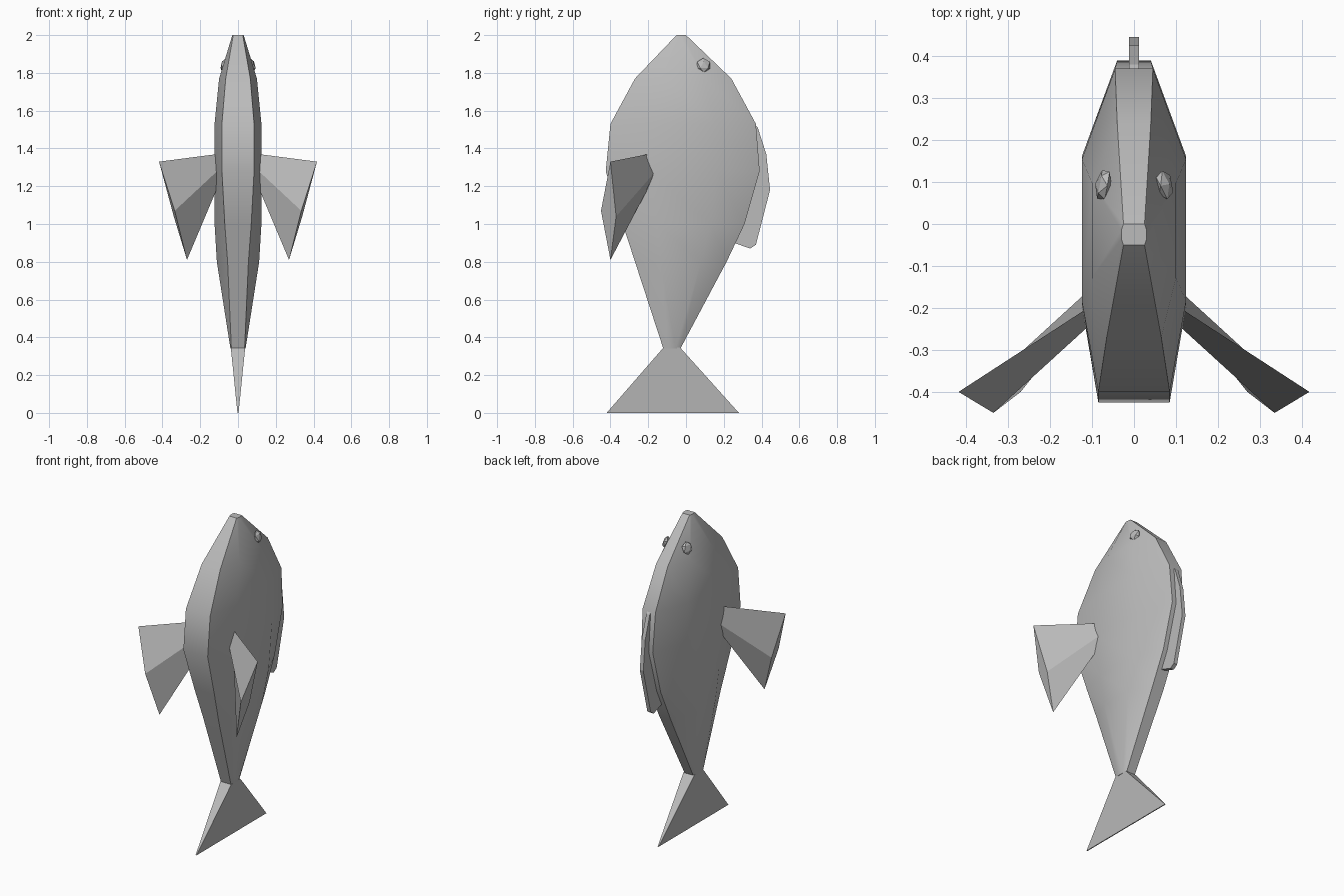
import bpy, bmesh, math
from mathutils import Vector

cube = bpy.data.objects.get("Cube")
if cube:
    bpy.data.objects.remove(cube, do_unlink=True)

grey = bpy.data.materials.new("plain_grey")
grey.use_nodes = True
colour = (0.5, 0.5, 0.5, 1)
grey.diffuse_color = colour
grey.node_tree.nodes["Principled BSDF"].inputs["Base Color"].default_value = colour


def finish(name, bm, angle=None):
    """Turn a bmesh into a grey object, smooth if an angle is given."""
    bmesh.ops.recalc_face_normals(bm, faces=bm.faces)
    mesh = bpy.data.meshes.new(name)
    bm.to_mesh(mesh)
    bm.free()
    mesh.materials.append(grey)
    obj = bpy.data.objects.new(name, mesh)
    bpy.context.collection.objects.link(obj)
    if angle:
        bpy.ops.object.select_all(action='DESELECT')
        obj.select_set(True)
        bpy.context.view_layer.objects.active = obj
        bpy.ops.object.shade_smooth_by_angle(angle=math.radians(angle))
    return obj


def loft(name, rings, angle=None):
    """Skin a list of equal rings and cap both ends."""
    bm = bmesh.new()
    loops = [[bm.verts.new(p) for p in ring] for ring in rings]
    for a, b in zip(loops, loops[1:]):
        for i in range(len(a)):
            j = (i + 1) % len(a)
            bm.faces.new((a[i], a[j], b[j], b[i]))
    bm.faces.new(loops[0])
    bm.faces.new(loops[-1])
    return finish(name, bm, angle)


def body_ring(z, front, back, belly, side, spine):
    """Eight-sided section: flat belly, wide flanks, narrow spine."""
    depth = back - front
    half = [(belly, front), (side, front + 0.28 * depth),
            (side, front + 0.72 * depth), (spine, back)]
    right = [(-x, y) for x, y in reversed(half)]
    return [(x, y, z) for x, y in half + right]


# Body: height, front, back, then half widths of belly, flank and spine
sections = [
    (2.00, -0.05, 0.00, 0.025, 0.03, 0.025),
    (1.77, -0.27, 0.24, 0.065, 0.10, 0.04),
    (1.53, -0.40, 0.37, 0.085, 0.124, 0.045),
    (1.28, -0.425, 0.39, 0.085, 0.124, 0.04),
    (1.00, -0.335, 0.31, 0.07, 0.124, 0.04),
    (0.80, -0.27, 0.215, 0.055, 0.112, 0.04),
    (0.34, -0.12, -0.03, 0.035, 0.04, 0.03),
]
loft("body", [body_ring(*s) for s in sections], 32)


def tail_ring(z, front, back, w):
    return [(w, front, z), (w, back, z), (-w, back, z), (-w, front, z)]


# Tail: wedge that spreads and thins towards its trailing edge
loft("tail_fin", [tail_ring(0.345, -0.12, -0.03, 0.038),
                  tail_ring(0, -0.42, 0.28, 0.003)])

# Thin fin along the back
outline = [(0.33, 1.57), (0.38, 1.51), (0.425, 1.37), (0.445, 1.18),
           (0.37, 0.89), (0.34, 0.87), (0.24, 0.905), (0.3, 1.2)]
loft("back_fin", [[(x, y, z) for y, z in outline] for x in (-0.012, 0.012)])

# Side fins: diamond sections flaring outwards, and flattened eyes
root = [(0.11, -0.20, 1.37), (0.11, -0.16, 1.28),
        (0.11, -0.20, 1.19), (0.11, -0.245, 1.28)]
tip = [(0.418, -0.40, 1.33), (0.34, -0.37, 1.04),
       (0.27, -0.40, 0.81), (0.335, -0.45, 1.07)]
for side, label in ((1, "left"), (-1, "right")):
    loft(label + "_side_fin",
         [[(side * x, y, z) for x, y, z in ring] for ring in (root, tip)])
    bm = bmesh.new()
    bmesh.ops.create_icosphere(bm, subdivisions=1, radius=0.04)
    bmesh.ops.scale(bm, vec=Vector((0.45, 1, 1)), verts=bm.verts)
    eye = finish(label + "_eye", bm)
    eye.location = (side * 0.073, 0.093, 1.84)
    eye.rotation_euler = (0, side * math.radians(-14), side * math.radians(10))
